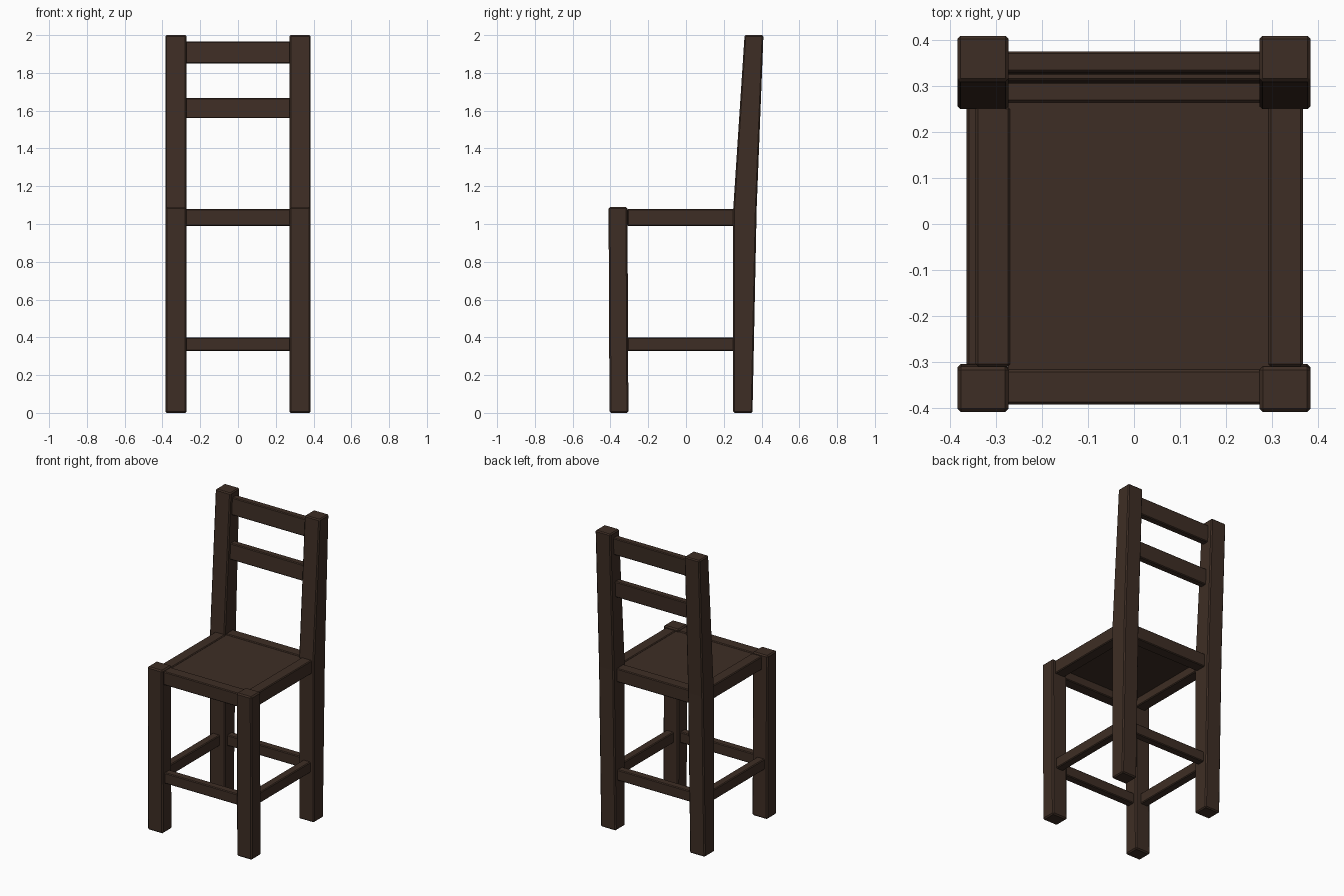
import bpy
import bmesh

if "Cube" in bpy.data.objects:
    bpy.data.objects.remove(bpy.data.objects["Cube"])

wood = bpy.data.materials.new("dark brown wood")
wood.diffuse_color = (0.048, 0.027, 0.018, 1)
wood.use_nodes = True
wood.node_tree.nodes["Principled BSDF"].inputs["Base Color"].default_value = wood.diffuse_color


def prism(name, profile, x0, x1, bevel=0.006):
    """Extrude a (y, z) profile from x0 to x1 and chamfer its edges."""
    bm = bmesh.new()
    face = bm.faces.new([bm.verts.new((x0, y, z)) for y, z in profile])
    ext = bmesh.ops.extrude_face_region(bm, geom=[face])["geom"]
    moved = [v for v in ext if isinstance(v, bmesh.types.BMVert)]
    bmesh.ops.translate(bm, verts=moved, vec=(x1 - x0, 0, 0))
    bmesh.ops.recalc_face_normals(bm, faces=bm.faces)
    mesh = bpy.data.meshes.new(name)
    bm.to_mesh(mesh)
    bm.free()
    mesh.materials.append(wood)
    obj = bpy.data.objects.new(name, mesh)
    bpy.context.collection.objects.link(obj)
    if bevel:
        mod = obj.modifiers.new("chamfer", 'BEVEL')
        mod.width = bevel
        mod.segments = 1
        mod.limit_method = 'ANGLE'
    return obj


def bar(name, x0, x1, y0, y1, z0, z1, lean=0.0, bevel=0.005):
    """Box whose top is shifted back by lean."""
    return prism(name, [(y0, z0), (y1, z0), (y1 + lean, z1), (y0 + lean, z1)],
                 x0, x1, bevel)


# Legs, one pair on each side
back_profile = [(0.25, 0), (0.352, 0), (0.374, 1.08), (0.41, 2.0),
                (0.31, 2.0), (0.25, 1.08)]
for side, x0, x1 in (("left", -0.385, -0.273), ("right", 0.273, 0.385)):
    bar(f"front_leg_{side}", x0, x1, -0.405, -0.305, 0, 1.09, -0.005, 0.008)
    prism(f"back_leg_{side}", back_profile, x0, x1, 0.007)

# Seat frame
bar("front_seat_rail", -0.278, 0.278, -0.393, -0.317, 0.99, 1.08)
bar("back_seat_rail", -0.278, 0.278, 0.265, 0.34, 0.99, 1.08)
bar("left_seat_rail", -0.345, -0.27, -0.31, 0.255, 0.99, 1.08)
bar("right_seat_rail", 0.293, 0.368, -0.31, 0.255, 0.99, 1.08)

# Thin seat panel between the rails
bar("seat_panel", -0.275, 0.298, -0.322, 0.27, 1.045, 1.074, 0, 0)

# Lower stretchers
bar("front_stretcher", -0.278, 0.278, -0.382, -0.33, 0.328, 0.40)
bar("back_stretcher", -0.278, 0.278, 0.278, 0.33, 0.328, 0.40)
bar("left_stretcher", -0.365, -0.31, -0.31, 0.255, 0.328, 0.40)
bar("right_stretcher", 0.305, 0.36, -0.31, 0.255, 0.328, 0.40)

# Leaning back slats
bar("upper_back_slat", -0.278, 0.278, 0.325, 0.37, 1.85, 1.965, 0.006)
bar("lower_back_slat", -0.278, 0.278, 0.306, 0.351, 1.56, 1.667, 0.006)
